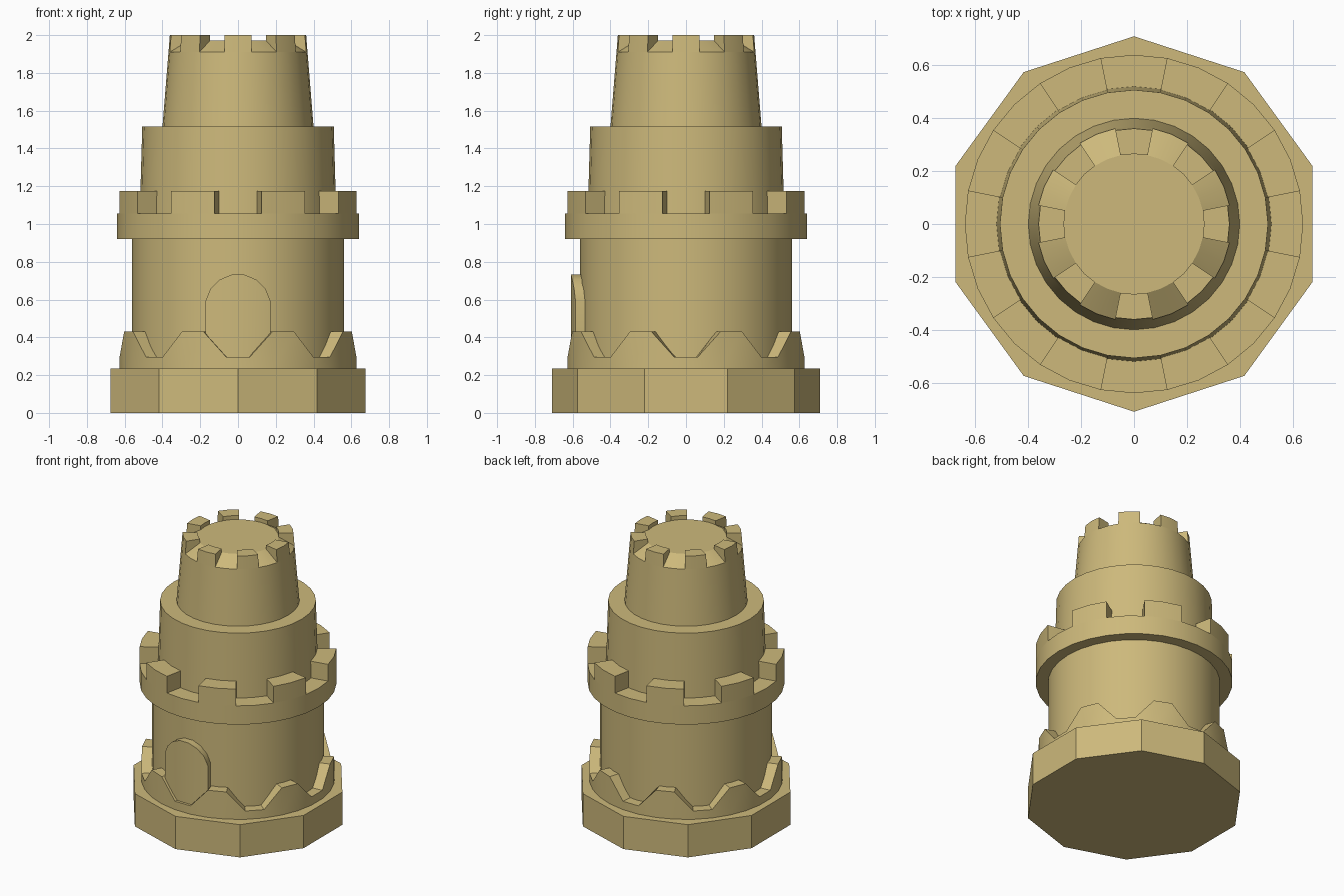
import bpy, bmesh
from math import sin, cos, asin, pi, radians

cube = bpy.data.objects.get("Cube")
if cube:
    bpy.data.objects.remove(cube)

sand = bpy.data.materials.new("sand")
sand.use_nodes = True
sand.diffuse_color = (0.61, 0.485, 0.198, 1)
sand.node_tree.nodes["Principled BSDF"].inputs["Base Color"].default_value = sand.diffuse_color

SIDES = 32
STEP = 2 * pi / SIDES


def finish(bm, name):
    bmesh.ops.recalc_face_normals(bm, faces=bm.faces)
    mesh = bpy.data.meshes.new(name)
    bm.to_mesh(mesh)
    bm.free()
    mesh.materials.append(sand)
    obj = bpy.data.objects.new(name, mesh)
    bpy.context.collection.objects.link(obj)
    bpy.ops.object.select_all(action='DESELECT')
    obj.select_set(True)
    bpy.context.view_layer.objects.active = obj
    bpy.ops.object.shade_smooth_by_angle(angle=radians(30))
    return obj


def point(bm, angle, r, z):
    """Vertex at an angle measured from the front (-y)."""
    return bm.verts.new((r * sin(angle), -r * cos(angle), z))


def lathe(name, profile, sides=SIDES):
    """Capped solid of revolution from (radius, height) pairs."""
    bm = bmesh.new()
    rings = [[point(bm, 2 * pi * i / sides, r, z) for i in range(sides)] for r, z in profile]
    for low, high in zip(rings, rings[1:]):
        for i in range(sides):
            j = (i + 1) % sides
            bm.faces.new((low[i], low[j], high[j], high[i]))
    bm.faces.new(rings[0][::-1])
    bm.faces.new(rings[-1])
    return finish(bm, name)


def curved_slab(bm, columns, bottom, r_in, r_out, r_top=None, closed=False):
    """Curved wall piece; columns are (angle, top height) pairs."""
    r_top = r_top or r_out
    cols = [(point(bm, a, r_in, bottom), point(bm, a, r_out, bottom),
             point(bm, a, r_top, top), point(bm, a, r_in, top)) for a, top in columns]
    following = cols[1:] + cols[:1] if closed else cols[1:]
    for a, b in zip(cols, following):
        for k in range(4):
            n = (k + 1) % 4
            bm.faces.new((a[k], b[k], b[n], a[n]))
    if not closed:
        bm.faces.new(cols[0])
        bm.faces.new(cols[-1][::-1])


def battlements(name, offset, bottom, top, r_in, r_out, r_top=None):
    """Eight merlons, each as wide as the gap beside it."""
    bm = bmesh.new()
    for i in range(8):
        mid = offset + i * pi / 4
        curved_slab(bm, [(mid + k * STEP, top) for k in (-1, 0, 1)],
                    bottom, r_in, r_out, r_top)
    return finish(bm, name)


# Stacked body, from plinth to top turret
lathe("plinth", [(0.71, 0), (0.71, 0.235)], sides=10)
lathe("lower_wall", [(0.56, 0.235), (0.56, 0.92)])
lathe("collar", [(0.64, 0.92), (0.64, 1.055)])
lathe("middle_wall", [(0.52, 1.055), (0.507, 1.515)])
lathe("top_turret", [(0.4, 1.515), (0.368, 1.91), (0.265, 1.972)])

# Crenellated rims
battlements("collar_merlons", pi / 8, 1.055, 1.175, 0.5, 0.64)
battlements("turret_merlons", 0, 1.91, 2.0, 0.265, 0.368, 0.361)

# Zigzag skirt around the foot of the wall: low, high, high, low
bm = bmesh.new()
tops = (0.295, 0.43, 0.43, 0.295)
curved_slab(bm, [((i + 0.5) * STEP, tops[i % 4]) for i in range(SIDES)],
            0.235, 0.54, 0.63, closed=True)
finish(bm, "skirt")

# Arched door following the curve of the wall
bm = bmesh.new()
half_width = 0.175
arch = [pi - (i + 0.5) * pi / 8 for i in range(8)]
columns = [(asin(half_width * cos(t) / 0.61), 0.56 + half_width * sin(t)) for t in arch]
curved_slab(bm, columns, 0.25, 0.54, 0.61)
finish(bm, "door")
